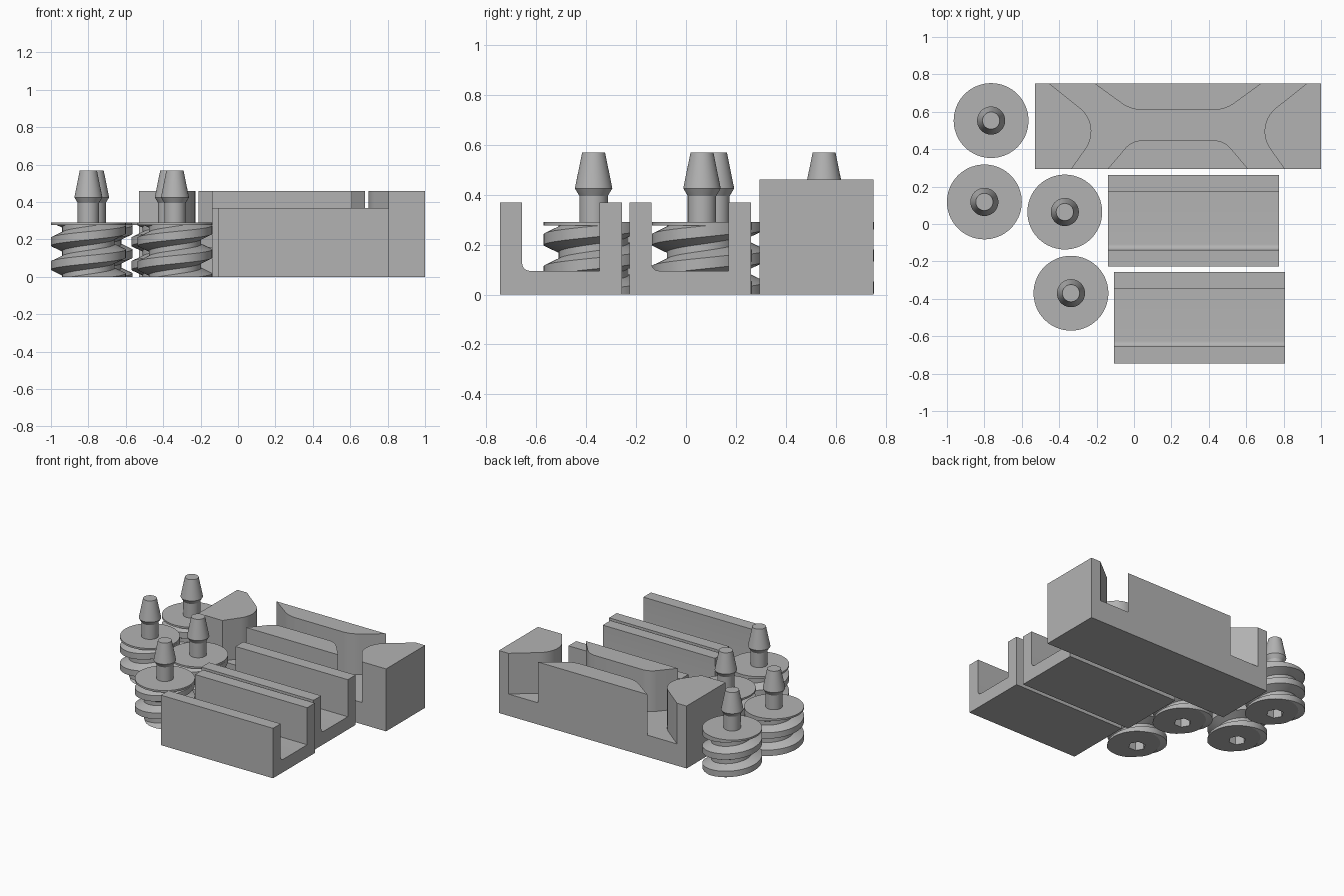
import bpy, bmesh, math
from mathutils import Vector

if "Cube" in bpy.data.objects:
    bpy.data.objects.remove(bpy.data.objects["Cube"])

grey = bpy.data.materials.new("plain_grey")
grey.diffuse_color = (0.45, 0.45, 0.45, 1)
grey.use_nodes = True
grey.node_tree.nodes["Principled BSDF"].inputs["Base Color"].default_value = grey.diffuse_color


def finish(name, bm, smooth=False):
    bmesh.ops.recalc_face_normals(bm, faces=bm.faces[:])
    mesh = bpy.data.meshes.new(name)
    bm.to_mesh(mesh)
    bm.free()
    mesh.materials.append(grey)
    ob = bpy.data.objects.new(name, mesh)
    bpy.context.collection.objects.link(ob)
    if smooth:
        bpy.ops.object.select_all(action='DESELECT')
        ob.select_set(True)
        bpy.context.view_layer.objects.active = ob
        bpy.ops.object.shade_smooth_by_angle(angle=math.radians(25))
    return ob


def extrude(name, points, offset, smooth=False):
    """Solid from a closed outline swept along offset."""
    bm = bmesh.new()
    face = bm.faces.new([bm.verts.new(p) for p in points])
    ext = bmesh.ops.extrude_face_region(bm, geom=[face])
    verts = [g for g in ext["geom"] if isinstance(g, bmesh.types.BMVert)]
    bmesh.ops.translate(bm, verts=verts, vec=offset)
    return finish(name, bm, smooth)


def rounded(a, corner, b, tangent, steps=10):
    """Path a -> corner -> b with a circular fillet of given tangent length."""
    a, c, b = Vector(a), Vector(corner), Vector(b)
    da, db = (a - c).normalized(), (b - c).normalized()
    p, q = c + da * tangent, c + db * tangent
    w = math.sin(da.angle(db) / 2)
    path = [a]
    for i in range(steps + 1):
        t = i / steps
        k0, k1, k2 = (1 - t) ** 2, 2 * w * t * (1 - t), t * t
        path.append((p * k0 + c * k1 + q * k2) / (k0 + k1 + k2))
    return path + [b]


# Grooved block: solid box minus one branching groove
CX, Y0, Y1, TOP, FLOOR = 0.235, 0.295, 0.75, 0.46, 0.16
block = extrude("grooved_block", [(-0.53, Y0, 0), (1, Y0, 0), (1, Y1, 0), (-0.53, Y1, 0)], (0, 0, TOP))


def beyond(corner, end):
    """Push a groove end a little past the block wall."""
    return tuple(c + (e - c) * 1.15 for c, e in zip(corner, end))


nose, low, high = (-0.405, 0.526), (-0.246, 0.447), (-0.252, 0.61)
outer = rounded(beyond(nose, (-0.687, Y1)), nose, beyond(nose, (-0.569, Y0)), 0.152, 16)
lower = rounded(beyond(low, (-0.375, Y0)), low, (-0.1, low[1]), 0.055)
upper = rounded((-0.1, high[1]), high, beyond(high, (-0.445, Y1)), 0.06)


def mirrored(path):
    return [Vector((-p.x, p.y)) for p in reversed(path)]


outline = outer + lower + mirrored(lower) + mirrored(outer) + mirrored(upper) + upper
cutter = extrude("groove_cutter", [(p.x + CX, p.y, FLOOR) for p in outline], (0, 0, 0.5))
cut = block.modifiers.new("groove", 'BOOLEAN')
cut.operation = 'DIFFERENCE'
cut.solver = 'EXACT'
cut.object = cutter
bpy.context.view_layer.objects.active = block
block.select_set(True)
bpy.ops.object.modifier_apply(modifier="groove")
bpy.data.objects.remove(cutter)
bpy.ops.object.shade_smooth_by_angle(angle=math.radians(25))

# U-shaped rails, with a fillet at the foot of the front wall
for name, x0, x1, y in (("back_rail", -0.14, 0.775, -0.227), ("front_rail", -0.107, 0.807, -0.745)):
    w, h, f, r = 0.488, 0.368, 0.095, 0.03
    section = [(0, 0), (w, 0), (w, h), (w - 0.09, h), (w - 0.09, f)]
    section += [(0.089 + r - r * math.sin(a), f + r - r * math.cos(a))
                for a in (math.pi / 2 * i / 8 for i in range(9))]
    section += [(0.089, h), (0, h)]
    extrude(name, [(x0, y + u, z) for u, z in section], (x1 - x0, 0, 0), True)


# Worm screws: helical thread, flange, barbed peg and hexagonal socket
SEG, PITCH, START, BODY = 72, 0.128, -0.004, 0.277
R, ROOT, CREST, FOOT = 0.2, 0.14, 0.022, 0.05


def thread_radius(z, turn):
    d = abs(((z - START) / PITCH - turn + 0.5) % 1 - 0.5) * PITCH
    t = min(max((d - CREST) / (FOOT - CREST), 0), 1)
    return R + (ROOT - R) * t


def screw_column(i):
    turn = i / SEG
    a = 2 * math.pi * turn
    hexr = 0.058 * math.cos(math.pi / 6) / math.cos(a % (math.pi / 3) - math.pi / 6)
    rows = [(0, 0.12), (hexr, 0.12), (hexr, 0)]
    for k in range(-2, 4):
        for off in (-FOOT, -CREST, CREST, FOOT):
            z = min(max(START + PITCH * (k + turn) + off, 0), BODY)
            rows.append((thread_radius(z, turn), z))
    rows += [(R, BODY), (R, 0.29), (0.057, 0.29), (0.057, 0.395),
             (0.075, 0.425), (0.046, 0.568), (0, 0.568)]
    return [(r * math.cos(a), r * math.sin(a), z) for r, z in rows]


def screw(name, x, y):
    bm = bmesh.new()
    cols = [[bm.verts.new(p) for p in screw_column(i)] for i in range(SEG + 1)]
    for c, d in zip(cols, cols[1:]):
        for j in range(len(c) - 1):
            bm.faces.new((c[j], d[j], d[j + 1], c[j + 1]))
    bmesh.ops.remove_doubles(bm, verts=bm.verts[:], dist=0.0002)
    bmesh.ops.translate(bm, verts=bm.verts[:], vec=(x, y, 0))
    finish(name, bm, True)


for n, (x, y) in enumerate(((-0.764, 0.553), (-0.8, 0.118), (-0.37, 0.064), (-0.337, -0.37))):
    screw(f"worm_screw_{n + 1}", x, y)
